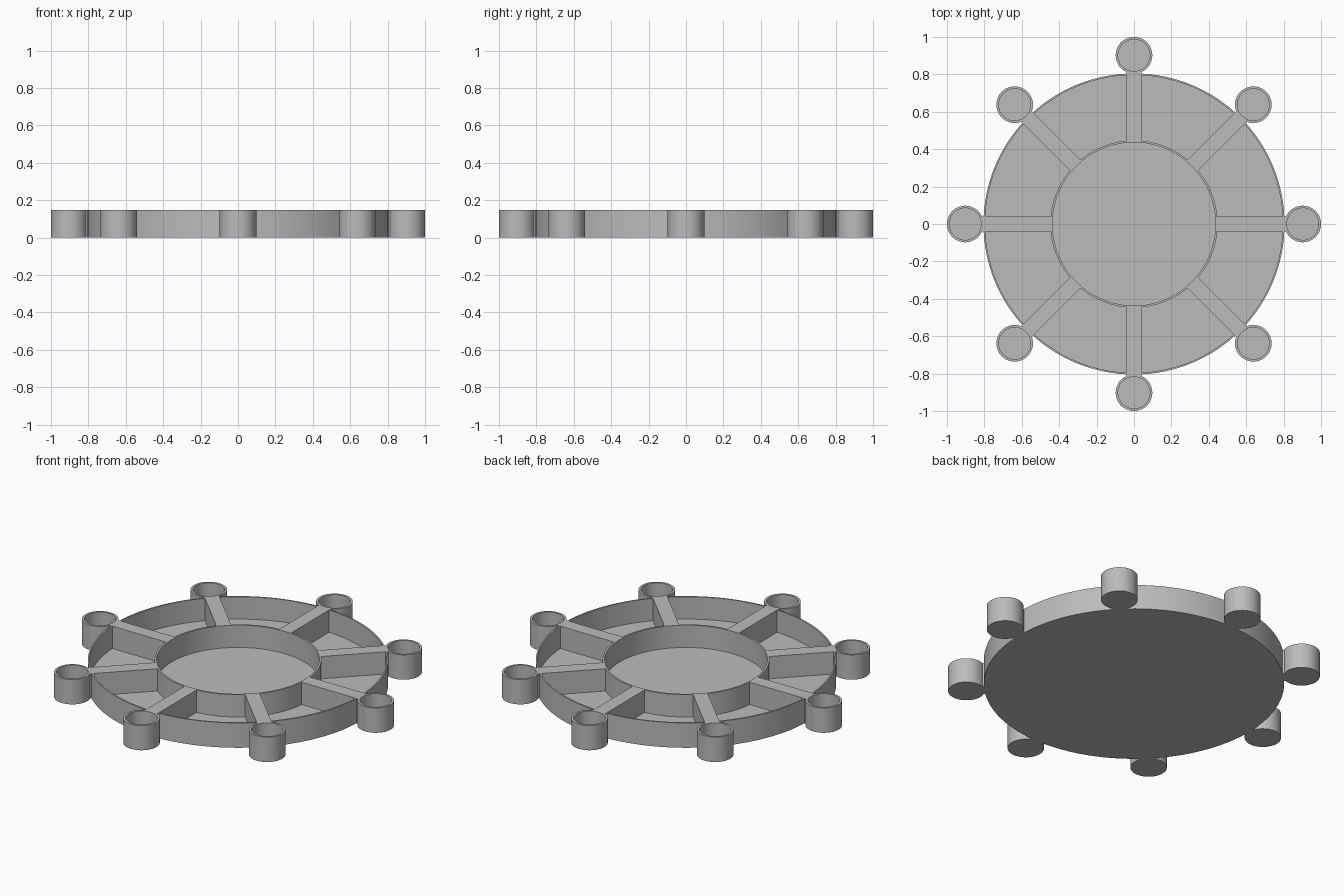
import bpy, bmesh, math
from mathutils import Matrix

cube = bpy.data.objects.get("Cube")
if cube:
    bpy.data.objects.remove(cube, do_unlink=True)

HEIGHT, FLOOR = 0.147, 0.015
DISC_R, RIM_R = 0.805, 0.796
HUB_OUT, HUB_IN = 0.447, 0.436
CUP_POS, CUP_R, CUP_IN = 0.902, 0.098, 0.085
HALF = 0.04
COUNT = 8

grey = bpy.data.materials.new("plain grey")
grey.use_nodes = True
colour = (0.5, 0.5, 0.5, 1)
grey.diffuse_color = colour
grey.node_tree.nodes["Principled BSDF"].inputs["Base Color"].default_value = colour


def circle(radius, steps):
    return [(radius * math.cos(math.tau * i / steps), radius * math.sin(math.tau * i / steps))
            for i in range(steps)]


def prism(name, outline, z0, z1):
    """Extrude a flat outline between two heights."""
    bm = bmesh.new()
    face = bm.faces.new([bm.verts.new((x, y, z0)) for x, y in outline])
    top = bmesh.ops.extrude_face_region(bm, geom=[face])["geom"]
    verts = [v for v in top if isinstance(v, bmesh.types.BMVert)]
    bmesh.ops.translate(bm, verts=verts, vec=(0, 0, z1 - z0))
    bmesh.ops.recalc_face_normals(bm, faces=bm.faces)
    mesh = bpy.data.meshes.new(name)
    bm.to_mesh(mesh)
    bm.free()
    mesh.materials.append(grey)
    obj = bpy.data.objects.new(name, mesh)
    bpy.context.collection.objects.link(obj)
    return obj


def carve(obj, cutter):
    """Cut a pocket and discard the cutter."""
    mod = obj.modifiers.new("pocket", "BOOLEAN")
    mod.operation, mod.solver, mod.object = "DIFFERENCE", "EXACT", cutter
    bpy.context.view_layer.objects.active = obj
    bpy.ops.object.modifier_apply(modifier=mod.name)
    bpy.data.objects.remove(cutter, do_unlink=True)


def arc(radius, steps):
    """Arc of one sector, kept half a spoke width clear of both sides."""
    gap = math.asin(HALF / radius)
    sweep = math.tau / COUNT - 2 * gap
    return [(radius * math.cos(gap + sweep * i / steps), radius * math.sin(gap + sweep * i / steps))
            for i in range(steps + 1)]


def smooth(obj):
    bpy.ops.object.select_all(action="DESELECT")
    obj.select_set(True)
    bpy.context.view_layer.objects.active = obj
    bpy.ops.object.shade_smooth_by_angle(angle=math.radians(30))


# Round tray: central well and sector pockets leave the rim, hub wall and spokes
tray = prism("spoked_tray", circle(DISC_R, 128), 0, HEIGHT)
carve(tray, prism("well_cutter", circle(HUB_IN, 96), FLOOR, HEIGHT + 0.1))
sector = arc(RIM_R, 16) + arc(HUB_OUT, 12)[::-1]
for i in range(COUNT):
    cutter = prism("sector_cutter", sector, FLOOR, HEIGHT + 0.1)
    cutter.data.transform(Matrix.Rotation(math.tau * i / COUNT, 4, "Z"))
    carve(tray, cutter)
smooth(tray)

# Small cup at the end of each spoke, joined by a short neck
cup = prism("cup", circle(CUP_R, 48), 0, HEIGHT)
carve(cup, prism("cup_cutter", circle(CUP_IN, 48), FLOOR, HEIGHT + 0.1))
cup.data.transform(Matrix.Translation((CUP_POS, 0, 0)))
smooth(cup)
neck = prism("neck", [(0.8, -HALF), (0.814, -HALF), (0.814, HALF), (0.8, HALF)], 0, HEIGHT)
for part in (cup, neck):
    for i in range(1, COUNT):
        copy = part.copy()
        copy.name = f"{part.name}_{i + 1}"
        copy.rotation_euler.z = math.tau * i / COUNT
        bpy.context.collection.objects.link(copy)
